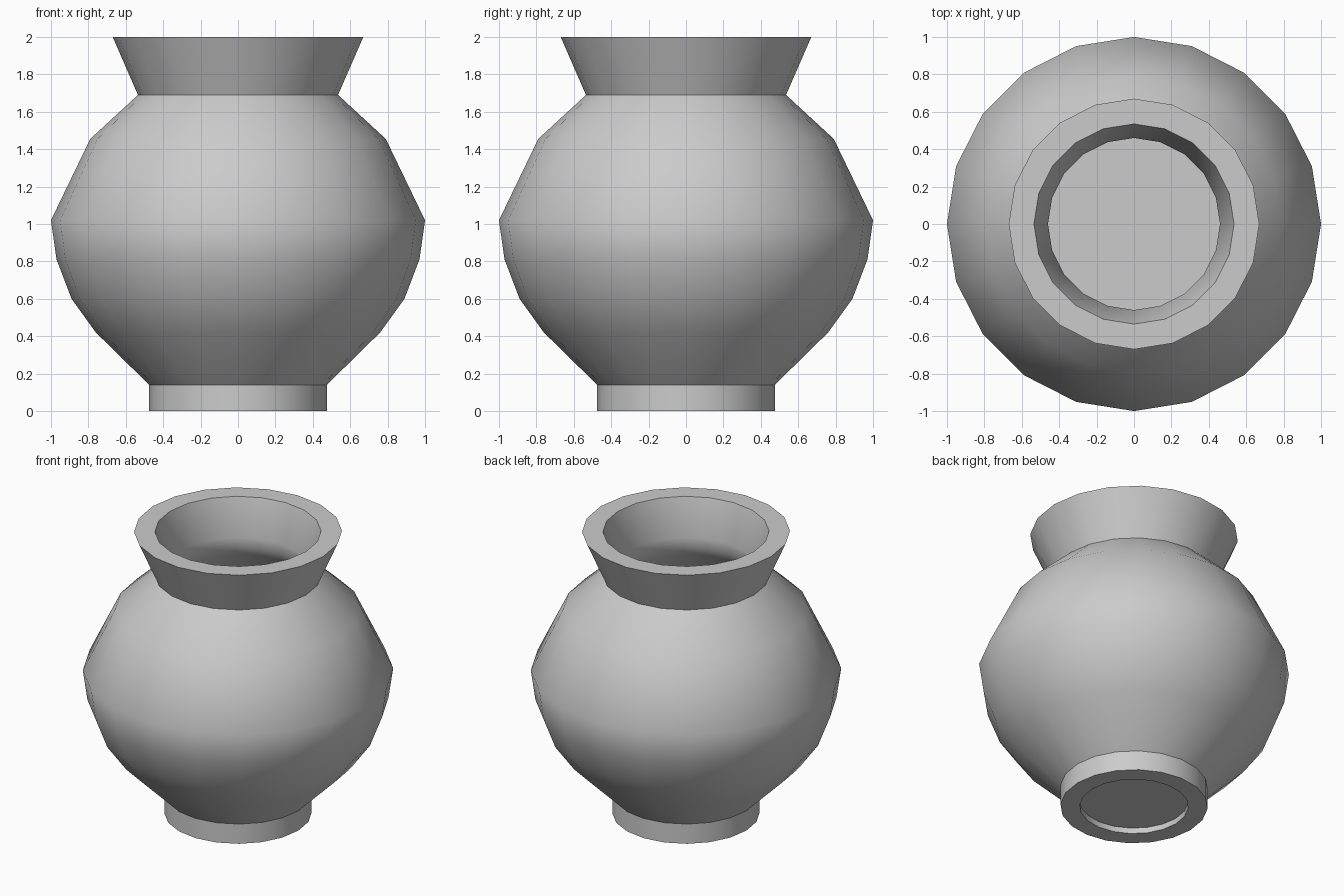
import bpy, bmesh, math

if "Cube" in bpy.data.objects:
    bpy.data.objects.remove(bpy.data.objects["Cube"])

SIDES = 20

# Closed wall profile (radius, height): underside, outside, rim, inside, floor
profile = [
    (0.0, 0.04), (0.35, 0.04), (0.35, 0.0),                      # recessed base
    (0.475, 0.0), (0.475, 0.14),                                 # foot ring
    (0.76, 0.42), (0.89, 0.60), (0.97, 0.81), (1.0, 1.02),       # lower body
    (0.79, 1.455), (0.535, 1.69),                                # shoulder and neck
    (0.67, 2.0), (0.535, 2.0),                                   # flared rim
    (0.46, 1.74), (0.47, 1.66), (0.505, 1.59), (0.72, 1.39),     # inner neck
    (0.92, 1.02), (0.89, 0.82), (0.82, 0.63), (0.69, 0.46),      # inner body
    (0.47, 0.22), (0.0, 0.22),                                   # floor
]


def lathe(name, points, sides):
    """Revolve a profile around the z axis."""
    bm = bmesh.new()
    verts = [bm.verts.new((r, 0, z)) for r, z in points]
    edges = [bm.edges.new(pair) for pair in zip(verts, verts[1:])]
    bmesh.ops.spin(bm, geom=verts + edges, cent=(0, 0, 0), axis=(0, 0, 1),
                   angle=math.tau, steps=sides, use_duplicate=False)
    bmesh.ops.remove_doubles(bm, verts=bm.verts, dist=0.0005)
    bmesh.ops.recalc_face_normals(bm, faces=bm.faces)
    mesh = bpy.data.meshes.new(name)
    bm.to_mesh(mesh)
    bm.free()
    obj = bpy.data.objects.new(name, mesh)
    bpy.context.collection.objects.link(obj)
    return obj


# Vase: smooth body with crisp foot, neck and rim edges
vase = lathe("vase", profile, SIDES)
bpy.ops.object.select_all(action='DESELECT')
vase.select_set(True)
bpy.context.view_layer.objects.active = vase
bpy.ops.object.shade_smooth_by_angle(angle=math.radians(36))
